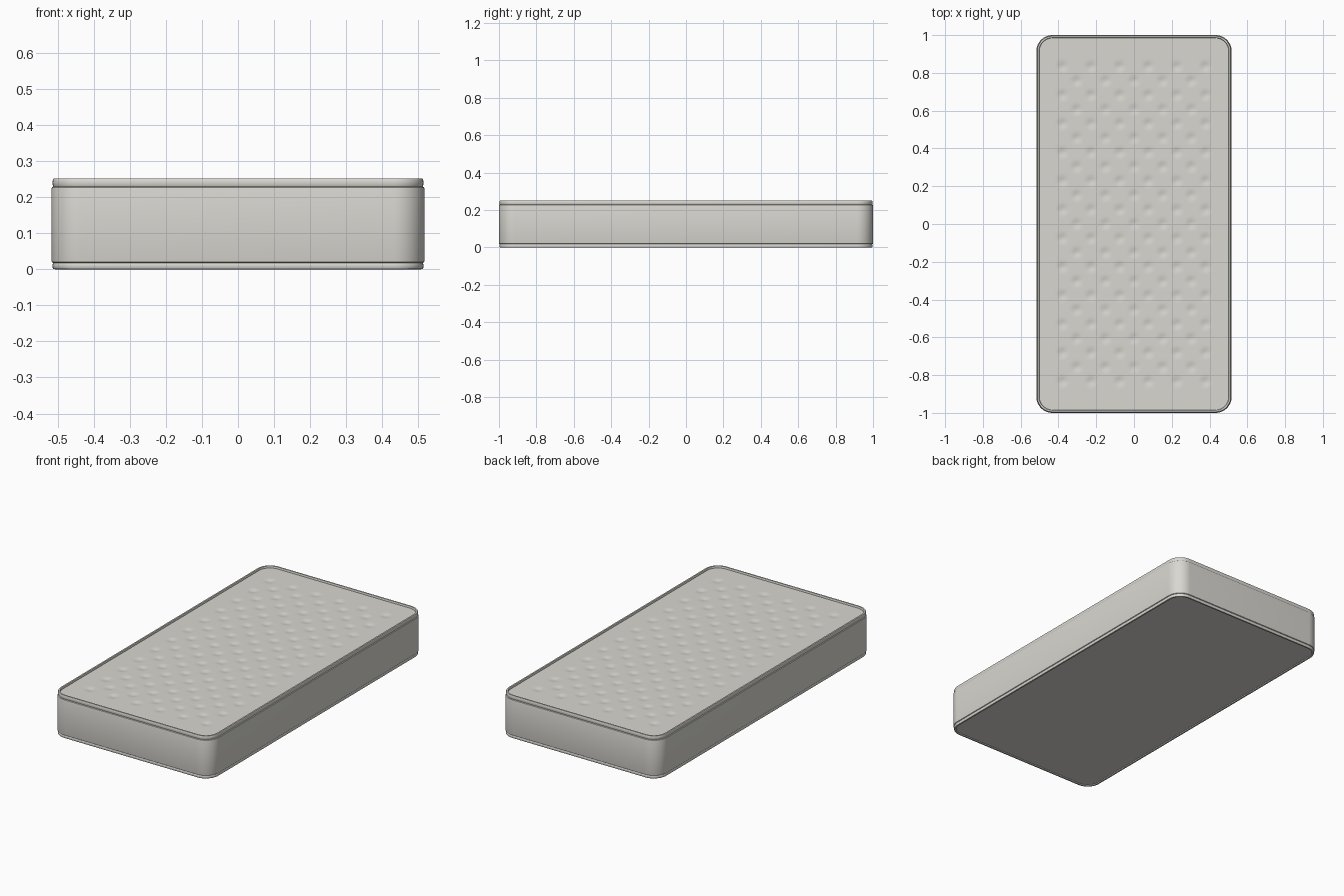
import bpy, bmesh, math

cube = bpy.data.objects.get("Cube")
if cube:
    bpy.data.objects.remove(cube, do_unlink=True)

HALF_X, HALF_Y, RADIUS = 0.517, 1.0, 0.085
PANEL_Z, PITCH = 0.241, 0.0758

fabric = bpy.data.materials.new("warm_white_fabric")
fabric.use_nodes = True
colour = (0.69, 0.68, 0.635, 1)
fabric.diffuse_color = colour
fabric.node_tree.nodes["Principled BSDF"].inputs["Base Color"].default_value = colour


def finish(bm, name):
    bmesh.ops.recalc_face_normals(bm, faces=bm.faces)
    mesh = bpy.data.meshes.new(name)
    bm.to_mesh(mesh)
    bm.free()
    mesh.materials.append(fabric)
    obj = bpy.data.objects.new(name, mesh)
    bpy.context.collection.objects.link(obj)
    bpy.ops.object.select_all(action='DESELECT')
    obj.select_set(True)
    bpy.context.view_layer.objects.active = obj
    bpy.ops.object.shade_smooth_by_angle(angle=math.radians(35))
    return obj


def outline(inset, z, steps=12):
    """Points of a rounded rectangle, moved in from the outer edge."""
    r = RADIUS - inset
    points = []
    for quarter, (sx, sy) in enumerate([(1, 1), (-1, 1), (-1, -1), (1, -1)]):
        for i in range(steps + 1):
            a = (quarter + i / steps) * math.pi / 2
            points.append((sx * (HALF_X - RADIUS) + r * math.cos(a),
                           sy * (HALF_Y - RADIUS) + r * math.sin(a), z))
    return points


def loft(name, profile, closed=False, cap=False):
    """Sweep an (inset, z) profile around the rounded rectangle."""
    bm = bmesh.new()
    rings = [[bm.verts.new(p) for p in outline(*pt)] for pt in profile]
    pairs = list(zip(rings, rings[1:]))
    if closed:
        pairs.append((rings[-1], rings[0]))
    for low, high in pairs:
        n = len(low)
        for i in range(n):
            j = (i + 1) % n
            bm.faces.new((low[i], low[j], high[j], high[i]))
    if cap:
        bm.faces.new(rings[0])
    return finish(bm, name)


# Side band with slightly tucked edges, closed underneath
loft("side_band", [(0.014, 0.006), (0.012, 0.016), (0.004, 0.018), (0.001, 0.02),
                   (0, 0.024), (0, 0.223), (0.001, 0.227), (0.004, 0.229),
                   (0.012, 0.231)], cap=True)


# Rounded piping along the bottom and top edges
def piping(name, z, height, width=0.013, inset=0.003, power=0.6):
    profile = []
    for i in range(12):
        a = i * math.pi / 6
        c, s = math.cos(a), math.sin(a)
        profile.append((inset + width / 2 * (1 + math.copysign(abs(c) ** power, c)),
                        z + height / 2 * (1 + math.copysign(abs(s) ** power, s))))
    loft(name, profile, closed=True)


piping("bottom_piping", 0, 0.019)
piping("top_piping", 0.228, 0.024)

# Quilted top panel: fine grid with rounded corners and staggered dimples
bm = bmesh.new()
bmesh.ops.create_grid(bm, x_segments=84, y_segments=164, size=1)
px, py = HALF_X - 0.012, HALF_Y - 0.012
r = RADIUS - 0.012
for v in bm.verts:
    x, y = v.co.x * px, v.co.y * py
    u, w = abs(x) - (px - r), abs(y) - (py - r)
    if u > 0 and w > 0:
        k = max(u, w) / math.hypot(u, w)
        x = math.copysign(px - r + u * k, x)
        y = math.copysign(py - r + w * k, y)
    z = PANEL_Z
    row = round(y / PITCH)
    for j in (row - 1, row, row + 1):
        shift = j % 2
        col = 2 * round((x / PITCH - shift) / 2) + shift
        if abs(j) <= 11 and abs(col) <= 5:
            d = math.hypot(x - col * PITCH, y - j * PITCH) / 0.034
            if d < 1:
                z -= 0.006 * (0.5 + 0.5 * math.cos(math.pi * d))
    v.co = (x, y, z)
finish(bm, "quilted_top_panel")
